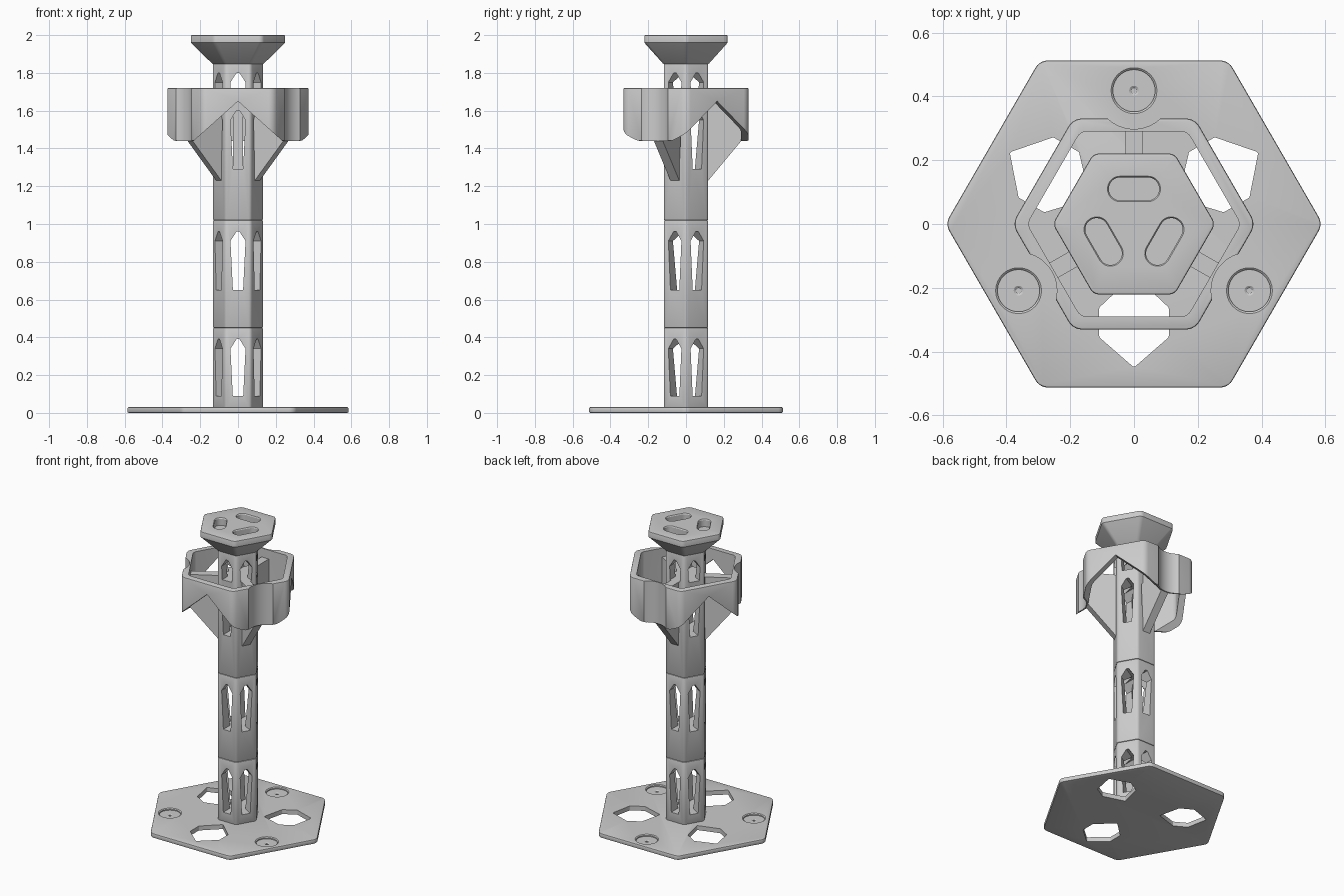
import bpy, bmesh, math
from mathutils import Matrix

if "Cube" in bpy.data.objects:
    bpy.data.objects.remove(bpy.data.objects["Cube"])


def rounded(pts, r, seg=5):
    """Round the corners of a convex counter-clockwise outline."""
    out, n = [], len(pts)
    for i in range(n):
        (ax, ay), (bx, by), (cx, cy) = pts[i - 1], pts[i], pts[(i + 1) % n]
        la, lc = math.hypot(ax - bx, ay - by), math.hypot(cx - bx, cy - by)
        ua, uc = ((ax - bx) / la, (ay - by) / la), ((cx - bx) / lc, (cy - by) / lc)
        half = math.acos(max(-1, min(1, ua[0] * uc[0] + ua[1] * uc[1]))) / 2
        d = r / math.tan(half)
        p, q = (bx + ua[0] * d, by + ua[1] * d), (bx + uc[0] * d, by + uc[1] * d)
        mx, my = ua[0] + uc[0], ua[1] + uc[1]
        ml, h = math.hypot(mx, my), r / math.sin(half)
        ox, oy = bx + mx / ml * h, by + my / ml * h
        a0 = math.atan2(p[1] - oy, p[0] - ox)
        da = math.atan2(q[1] - oy, q[0] - ox) - a0
        da = (da + math.pi) % (2 * math.pi) - math.pi
        out += [(ox + r * math.cos(a0 + da * k / seg), oy + r * math.sin(a0 + da * k / seg))
                for k in range(seg + 1)]
    return out


def hexagon(R, r):
    return rounded([(R * math.cos(k * math.pi / 3), R * math.sin(k * math.pi / 3)) for k in range(6)], r)


def circle(r, n=40):
    return [(r * math.cos(2 * math.pi * k / n), r * math.sin(2 * math.pi * k / n)) for k in range(n)]


def loft(name, layers, bevel=0.0, matrix=None):
    """Closed solid through (outline, z) layers, optional bevel on the end rims."""
    bm = bmesh.new()
    loops = [[bm.verts.new((x, y, z)) for x, y in pts] for pts, z in layers]
    n = len(loops[0])
    for lo, hi in zip(loops, loops[1:]):
        for i in range(n):
            bm.faces.new((lo[i], lo[(i + 1) % n], hi[(i + 1) % n], hi[i]))
    caps = [bm.faces.new(loops[0][::-1]), bm.faces.new(loops[-1])]
    bmesh.ops.recalc_face_normals(bm, faces=bm.faces)
    if bevel:
        bmesh.ops.bevel(bm, geom=[e for f in caps for e in f.edges], offset=bevel,
                        segments=2, profile=0.5, affect='EDGES')
    if matrix:
        bm.transform(matrix)
    me = bpy.data.meshes.new(name)
    bm.to_mesh(me)
    bm.free()
    ob = bpy.data.objects.new(name, me)
    bpy.context.collection.objects.link(ob)
    return ob


def cut(ob, cutters, op='DIFFERENCE'):
    """Apply booleans one after another and remove the cutters."""
    for c in cutters:
        m = ob.modifiers.new("cut", 'BOOLEAN')
        m.object, m.operation, m.solver = c, op, 'EXACT'
    bpy.context.view_layer.update()
    me = bpy.data.meshes.new_from_object(ob.evaluated_get(bpy.context.evaluated_depsgraph_get()))
    ob.modifiers.clear()
    ob.data = me
    for c in cutters:
        bpy.data.objects.remove(c)


def smooth(ob):
    bpy.ops.object.select_all(action='DESELECT')
    bpy.context.view_layer.objects.active = ob
    ob.select_set(True)
    bpy.ops.object.shade_smooth_by_angle(angle=math.radians(28))


def spin(deg):
    return Matrix.Rotation(math.radians(deg), 4, 'Z')


# maps an outline (tangent, height) extruded along the radius at angle deg
def upright(deg):
    return spin(deg - 90) @ Matrix(((-1, 0, 0, 0), (0, 0, 1, 0), (0, 1, 0, 0), (0, 0, 0, 1)))


PADS, GAPS = (90, 210, 330), (30, 150, 270)

# base plate with three hexagonal openings and three stepped sockets
base = loft("base_plate", [(hexagon(0.592, 0.045), 0), (hexagon(0.592, 0.045), 0.03)], 0.006)
opening = rounded([(0.45, 0), (0.355, 0.109), (0.262, 0.109), (0.16, 0),
                   (0.262, -0.109), (0.355, -0.109)], 0.008, 3)
cutters = [loft("c", [(opening, -0.1), (opening, 0.1)], 0, spin(a)) for a in GAPS]
for a in PADS:
    place = spin(a) @ Matrix.Translation((0.418, 0, 0))
    cutters.append(loft("c", [(circle(0.066), 0.018), (circle(0.066), 0.025), (circle(0.073), 0.031),
                              (circle(0.073), 0.05)], 0, place))
    cutters.append(loft("c", [(circle(0.008, 20), 0.008), (circle(0.008, 20), 0.013),
                              (circle(0.016, 20), 0.0185), (circle(0.016, 20), 0.022)], 0, place))
cut(base, cutters)
smooth(base)


# column segments, each pierced by pointed slots on all six sides
def slot(z0, z1, deg):
    s = z1 - 0.05
    w = 0.04 - 0.05 * (s - z0)
    pts = [(-w, z0), (w, z0), (0.04, s), (0.008, z1), (-0.008, z1), (-0.04, s)]
    return loft("c", [(pts, -0.3), (pts, 0.3)], 0, upright(deg))


tube = hexagon(0.136, 0.022)
segments = [("lower_column", 0.025, 0.45, [(0.09, 0.39)]),
            ("middle_column", 0.45, 1.02, [(0.65, 0.96)]),
            ("upper_column", 1.02, 1.87, [(1.29, 1.6), (1.66, 1.8)])]
for name, lo, hi, slots in segments:
    col = loft(name, [(tube, lo), (tube, hi)], 0.006)
    cut(col, [slot(z0, z1, a) for z0, z1 in slots for a in (30, 90, 150)])
    smooth(col)

# flared cap with three rounded pockets
cap = loft("top_cap", [(hexagon(0.136, 0.022), 1.845), (hexagon(0.255, 0.032), 1.96),
                       (hexagon(0.255, 0.032), 2.0)], 0.006)
pocket = rounded([(0.074, -0.079), (0.146, -0.079), (0.146, 0.079), (0.074, 0.079)], 0.0355, 8)
lip = rounded([(0.07, -0.083), (0.15, -0.083), (0.15, 0.083), (0.07, 0.083)], 0.0395, 8)
cut(cap, [loft("c", [(pocket, 1.95), (pocket, 1.994), (lip, 2.0), (lip, 2.05)], 0, spin(a)) for a in PADS])
smooth(cap)

# holder ring: hollow hexagon, scooped on three sides, V-notched on the other three
ring = loft("holder_ring", [(hexagon(0.382, 0.05), 1.44), (hexagon(0.382, 0.05), 1.72)], 0.006)
bore = hexagon(0.335, 0.035)
notch = [(-0.4, 1.292), (0.4, 1.292), (0, 1.65)]
cutters = [loft("c", [(bore, 1.3), (bore, 1.9)])]
cutters += [loft("c", [(circle(0.12, 64), 1.3), (circle(0.12, 64), 1.9)], 0,
                 spin(a) @ Matrix.Translation((0.418, 0, 0))) for a in PADS]
cutters += [loft("c", [(notch, 0.1), (notch, 0.6)], 0, upright(a)) for a in GAPS]
cut(ring, cutters)
smooth(ring)

# ribs tying the ring to the column
for i, a in enumerate(PADS):
    prof = [(0.1, 1.215), (0.118, 1.23), (0.293, 1.44), (0.293, 1.66), (0.1, 1.66)]
    m = spin(a) @ Matrix(((1, 0, 0, 0), (0, 0, -1, 0), (0, 1, 0, 0), (0, 0, 0, 1)))
    loft(f"rib_{i + 1}", [(prof, -0.027), (prof, 0.027)], 0, m)
